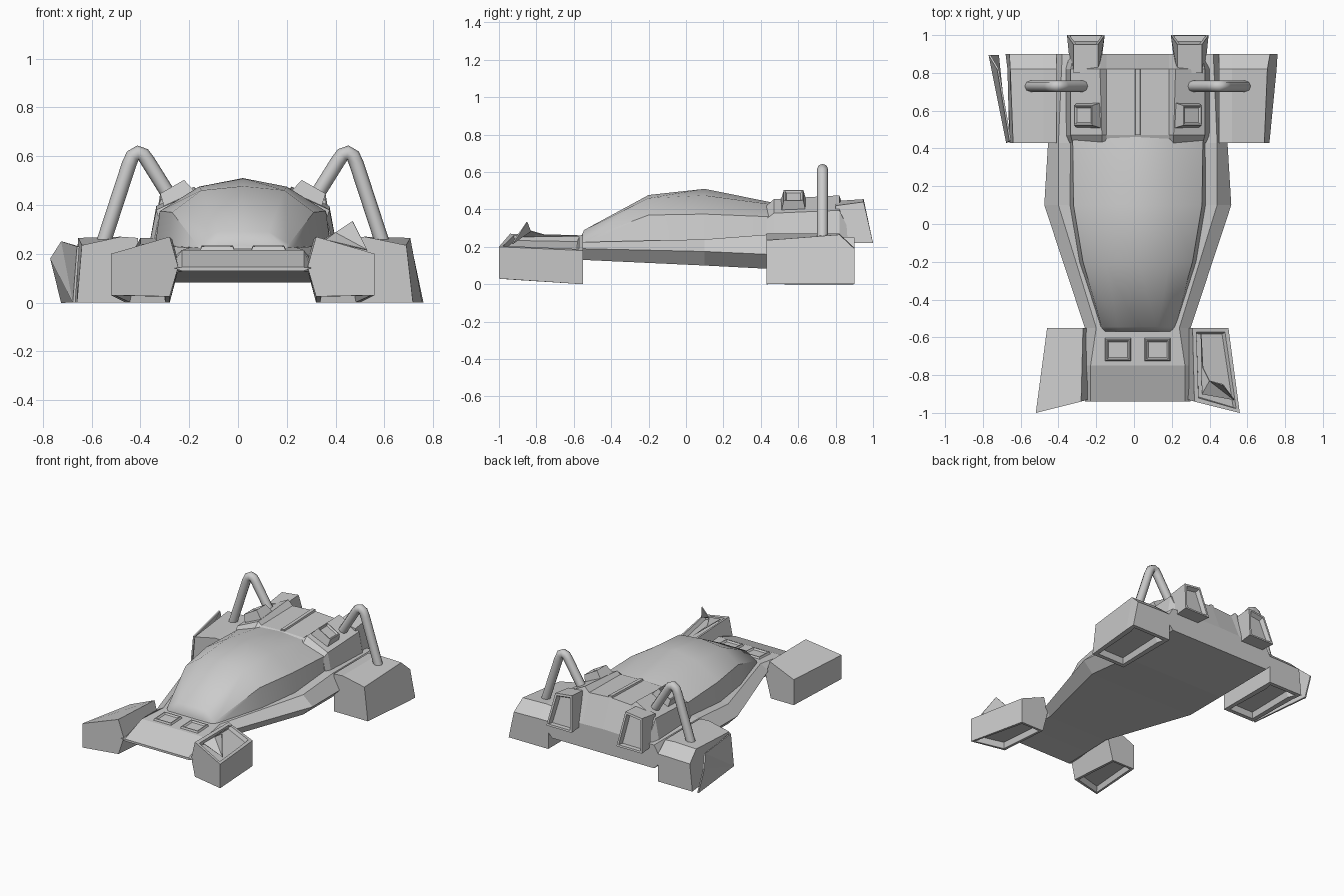
import bpy, bmesh, math
from mathutils import Vector, Matrix

if "Cube" in bpy.data.objects:
    bpy.data.objects.remove(bpy.data.objects["Cube"])

CX = 0.02  # body symmetry plane (a bent panel on the left shifts the bounds)


def finish(name, bm, smooth=None):
    me = bpy.data.meshes.new(name)
    bm.to_mesh(me)
    bm.free()
    ob = bpy.data.objects.new(name, me)
    bpy.context.collection.objects.link(ob)
    if smooth:
        bpy.ops.object.select_all(action='DESELECT')
        ob.select_set(True)
        bpy.context.view_layer.objects.active = ob
        bpy.ops.object.shade_smooth_by_angle(angle=math.radians(smooth))
    return ob


def loft(name, rings, recess=(), smooth=None):
    """Skin closed rings; recess = (direction, border, depth) for sunken faces."""
    bm = bmesh.new()
    rows = [[bm.verts.new((p[0] + CX, p[1], p[2])) for p in r] for r in rings]
    n = len(rows[0])
    for a, b in zip(rows, rows[1:]):
        for i in range(n):
            j = (i + 1) % n
            bm.faces.new((a[i], a[j], b[j], b[i]))
    bm.faces.new(rows[0])
    bm.faces.new(rows[-1])
    bmesh.ops.recalc_face_normals(bm, faces=bm.faces)
    for d, border, depth in recess:
        bm.normal_update()
        f = max(bm.faces, key=lambda f: f.normal.dot(Vector(d)))
        bmesh.ops.inset_individual(bm, faces=[f], thickness=border, depth=0)
        bmesh.ops.inset_individual(bm, faces=[f], thickness=0.012, depth=-depth)
    return finish(name, bm, smooth)


def section(y, half):
    """Mirror a half cross-section (u, z) running from bottom to top."""
    left = [(-u, y, z) for u, z in reversed(half) if u > 0]
    return [(u, y, z) for u, z in half] + left


def flip(ring, s):
    return [(s * x, y, z) for x, y, z in ring]


def vent(name, loc, size, tilt=0, pitch=0, taper=0.75):
    """Tapered raised frame with a sunken middle."""
    w, d, h = (v / 2 for v in size)
    sq = [(-1, -1), (1, -1), (1, 1), (-1, 1)]
    rings = [[(a * w * k - CX, b * d * k, z) for a, b in sq] for k, z in ((1, -h), (taper, h))]
    ob = loft(name, rings, [((0, 0, 1), 0.008, 0.01)])
    rot = Matrix.Rotation(tilt, 4, 'Y') @ Matrix.Rotation(pitch, 4, 'X')
    ob.data.transform(Matrix.Translation((loc[0] + CX, loc[1], loc[2])) @ rot)


def sheet(name, pts, faces, thick):
    """Thin bent panel."""
    bm = bmesh.new()
    vs = [bm.verts.new(p) for p in pts]
    for f in faces:
        bm.faces.new([vs[i] for i in f])
    ob = finish(name, bm)
    m = ob.modifiers.new('thickness', 'SOLIDIFY')
    m.thickness = thick
    m.offset = 0


# Hull: flat belly, flared edge, sloping shoulder
loft('hull', [section(y, h) for y, h in [
    (-.94, [(.25, .13), (.28, .14), (.25, .145)]),
    (-.75, [(.25, .133), (.28, .17), (.25, .215)]),
    (-.55, [(.24, .13), (.28, .19), (.22, .225)]),
    (.10, [(.42, .10), (.495, .175), (.42, .24)]),
    (.43, [(.40, .083), (.475, .16), (.42, .265)]),
    (.90, [(.40, .085), (.46, .15), (.40, .25)])]])

# Canopy: smooth faceted dome
loft('canopy', [section(y, h) for y, h in [
    (-.57, [(.18, .21), (.17, .225), (.10, .235), (0, .235)]),
    (-.545, [(.20, .21), (.19, .24), (.105, .29), (0, .29)]),
    (-.20, [(.31, .22), (.29, .37), (.17, .46), (0, .477)]),
    (.10, [(.36, .23), (.34, .375), (.18, .475), (0, .51)]),
    (.47, [(.36, .24), (.345, .36), (.17, .425), (0, .435)])]], smooth=40)

# Engine cover with raised side lobes and sloping tail
loft('engine_cover', [section(y, h) for y, h in [
    (.43, [(.37, .22), (.345, .35), (.19, .42), (.165, .42), (0, .425)]),
    (.47, [(.385, .23), (.355, .38), (.19, .455), (.165, .435), (0, .44)]),
    (.82, [(.385, .23), (.355, .395), (.20, .475), (.165, .44), (0, .45)]),
    (.90, [(.38, .14), (.34, .23), (.19, .25), (.165, .25), (0, .255)])]])

# Centre rib on the engine cover
loft('cover_rib', [[(-.02, y, z - .03), (.02, y, z - .03), (.012, y, z), (-.012, y, z)]
                   for y, z in ((.47, .45), (.82, .462))])

for s, side in ((-1, 'left'), (1, 'right')):
    # Front hover pods, hollow underneath; right one also has a torn top
    holes = [((0, 0, -1), .025, .04)]
    loft('front_pod_' + side, [flip(r, s) for r in (
        [(.30, -.94, .025), (.54, -1, .03), (.54, -1, .20), (.30, -.94, .27), (.265, -.93, .145)],
        [(.30, -.55, 0), (.48, -.55, 0), (.48, -.55, .18), (.29, -.55, .26), (.26, -.55, .15)])],
        holes + ([((.25, 0, 1), .03, .025)] if s > 0 else []))

    # Rear hover pods with chamfered back; left one has an open outer side
    loft('rear_pod_' + side, [flip(r, s) for r in (
        [(.43, .43, 0), (.697, .43, 0), (.67, .43, .235), (.50, .43, .27), (.43, .43, .265)],
        [(.43, .82, 0), (.735, .82, 0), (.686, .82, .265), (.50, .82, .27), (.43, .82, .265)],
        [(.43, .90, 0), (.74, .90, 0), (.70, .90, .19), (.50, .90, .195), (.43, .90, .195)])]
        if s > 0 else [flip(r, s) for r in (
        [(.43, .43, 0), (.68, .43, 0), (.66, .43, .235), (.50, .43, .27), (.43, .43, .265)],
        [(.43, .82, 0), (.69, .82, 0), (.675, .82, .265), (.50, .82, .27), (.43, .82, .265)],
        [(.43, .90, 0), (.70, .90, 0), (.68, .90, .19), (.50, .90, .195), (.43, .90, .195)])])
    pod = bpy.data.objects['rear_pod_' + side]
    # Sunken underside across the pod
    bm = bmesh.new()
    bm.from_mesh(pod.data)
    bm.normal_update()
    low = [f for f in bm.faces if f.normal.z < -.9]
    bmesh.ops.inset_region(bm, faces=low, thickness=.04, depth=0)
    bmesh.ops.inset_region(bm, faces=low, thickness=.015, depth=-.04)
    bm.to_mesh(pod.data)
    bm.free()

    # Exhaust blocks with slanted ends
    loft('exhaust_' + side, [flip(r, s) for r in (
        [(.20, .80, .22), (.355, .80, .22), (.34, .80, .42), (.21, .80, .445)],
        [(.175, 1.0, .22), (.375, 1.0, .22), (.34, .95, .44), (.21, .95, .455)])],
        [((0, 1, 0), .02, .03)])

    # Shoulder vents and nose vents
    vent('shoulder_vent_' + side, (s * .27, .575, .44), (.15, .14, .08), tilt=s * .52)
    vent('nose_vent_' + side, (s * .105, -.665, .217), (.155, .135, .03), pitch=.05, taper=.82)

    # Bent roll bars
    cu = bpy.data.curves.new('roll_bar_' + side, 'CURVE')
    cu.dimensions = '3D'
    cu.bevel_depth = .03
    cu.bevel_resolution = 2
    cu.use_fill_caps = True
    path = [(.58, .22), (.467, .565), (.452, .6), (.43, .614), (.408, .605), (.39, .58), (.29, .42)]
    sp = cu.splines.new('POLY')
    sp.points.add(len(path) - 1)
    for p, (u, z) in zip(sp.points, path):
        p.co = (s * u + CX, .73, z, 1)
    bpy.context.collection.objects.link(bpy.data.objects.new('roll_bar_' + side, cu))

# Torn plate curling up from the right front pod
sheet('torn_plate', [(.355, -.58, .26), (.365, -.76, .265), (.40, -.83, .285),
                     (.47, -.85, .333), (.53, -.93, .215), (.36, -.90, .255)],
      [(0, 1, 5), (1, 2, 5), (2, 3, 4), (2, 4, 5)], .006)

# Loose outer panel swung away from the left rear pod
sheet('loose_panel', [(-.672, .43, 0), (-.72, .895, 0), (-.765, .895, .18),
                      (-.72, .82, .25), (-.655, .44, .23)],
      [(0, 1, 2), (0, 2, 3), (0, 3, 4)], .01)
